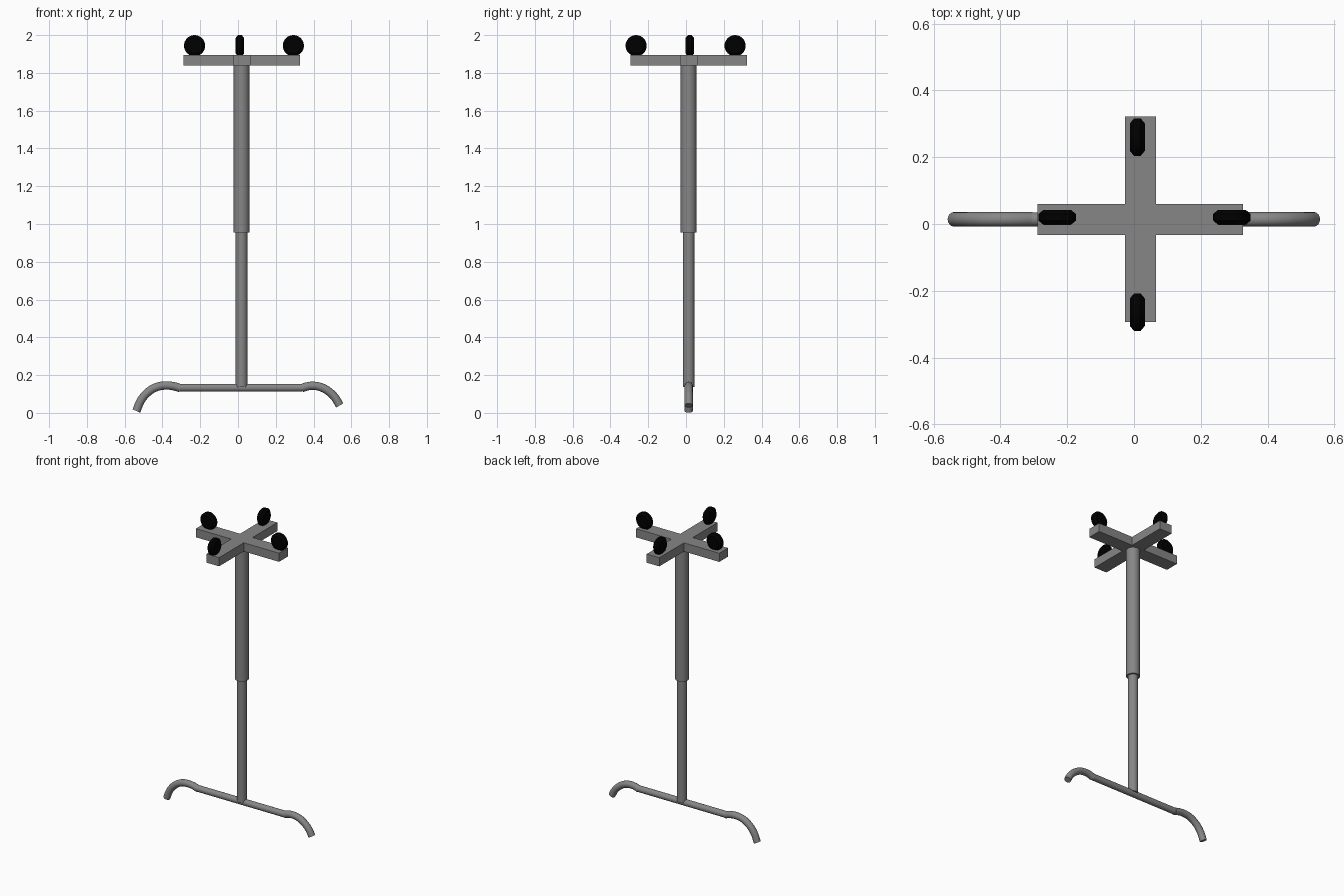
import bpy, bmesh, math
from mathutils import Matrix

if "Cube" in bpy.data.objects:
    bpy.data.objects.remove(bpy.data.objects["Cube"])

CX, CY = 0.019, 0.014          # post axis


def material(name, value):
    mat = bpy.data.materials.new(name)
    mat.diffuse_color = (value, value, value, 1)
    mat.use_nodes = True
    mat.node_tree.nodes["Principled BSDF"].inputs["Base Color"].default_value = mat.diffuse_color
    return mat


black = material("black", 0.0)
dark_grey = material("dark_grey", 0.24)


def finish(obj, mat, angle=35):
    obj.data.materials.clear()
    obj.data.materials.append(mat)
    bpy.ops.object.select_all(action='DESELECT')
    obj.select_set(True)
    bpy.context.view_layer.objects.active = obj
    bpy.ops.object.shade_smooth_by_angle(angle=math.radians(angle))
    return obj


def from_bmesh(name, bm):
    bmesh.ops.recalc_face_normals(bm, faces=bm.faces[:])
    mesh = bpy.data.meshes.new(name)
    bm.to_mesh(mesh)
    bm.free()
    obj = bpy.data.objects.new(name, mesh)
    bpy.context.collection.objects.link(obj)
    return obj


def cylinder(name, radius, length, centre, rot=(0, 0, 0)):
    bpy.ops.mesh.primitive_cylinder_add(vertices=32, radius=radius, depth=length,
                                        location=centre, rotation=rot)
    bpy.context.object.name = name
    return finish(bpy.context.object, dark_grey)


def hook(name, points):
    curve = bpy.data.curves.new(name, 'CURVE')
    curve.dimensions = '3D'
    curve.bevel_depth = 0.022
    curve.bevel_resolution = 6
    curve.use_fill_caps = True
    spline = curve.splines.new('BEZIER')
    spline.resolution_u = 6
    spline.bezier_points.add(len(points) - 1)
    for p, (x, z) in zip(spline.bezier_points, points):
        p.co = (x, CY, z)
        p.handle_left_type = p.handle_right_type = 'AUTO'
    obj = bpy.data.objects.new(name, curve)
    bpy.context.collection.objects.link(obj)
    bpy.ops.object.select_all(action='DESELECT')
    obj.select_set(True)
    bpy.context.view_layer.objects.active = obj
    bpy.ops.object.convert(target='MESH')
    return finish(bpy.context.object, dark_grey)


def wheel(name, centre, turn):
    # bevelled disc: profile (radius, axial offset) spun about the local y axis
    profile = [(0, -0.0225), (0.041, -0.0225), (0.056, -0.010),
               (0.056, 0.010), (0.041, 0.0225), (0, 0.0225)]
    bm = bmesh.new()
    verts = [bm.verts.new((r, a, 0)) for r, a in profile]
    edges = [bm.edges.new(pair) for pair in zip(verts, verts[1:])]
    bmesh.ops.spin(bm, geom=verts + edges, cent=(0, 0, 0), axis=(0, 1, 0),
                   angle=2 * math.pi, steps=32)
    bmesh.ops.remove_doubles(bm, verts=bm.verts[:], dist=0.0005)
    bm.transform(Matrix.Translation(centre) @ Matrix.Rotation(turn, 4, 'Z'))
    return finish(from_bmesh(name, bm), black, 30)


# telescopic post
cylinder("upper_post", 0.042, 0.89, (CX, CY, 1.40))
cylinder("lower_post", 0.031, 0.86, (CX, CY, 0.567))

# handle bar with two curved ends
cylinder("handle_bar", 0.021, 0.65, (0.017, CY, 0.133), (0, math.pi / 2, 0))
hook("left_hook", [(-0.305, 0.131), (-0.345, 0.142), (-0.385, 0.145), (-0.43, 0.137),
                   (-0.475, 0.111), (-0.512, 0.069), (-0.538, 0.010)])
hook("right_hook", [(0.338, 0.131), (0.37, 0.141), (0.404, 0.143), (0.442, 0.135),
                    (0.482, 0.112), (0.515, 0.079), (0.538, 0.039)])

# plus-shaped base, extruded from its outline
w, l = 0.0465, 0.308
outline = [(l, -w), (l, w), (w, w), (w, l), (-w, l), (-w, w),
           (-l, w), (-l, -w), (-w, -w), (-w, -l), (w, -l), (w, -w)]
bm = bmesh.new()
face = bm.faces.new([bm.verts.new((CX + x, CY + y, 1.838)) for x, y in outline])
top = bmesh.ops.extrude_face_region(bm, geom=[face])["geom"]
bmesh.ops.translate(bm, vec=(0, 0, 0.058),
                    verts=[g for g in top if isinstance(g, bmesh.types.BMVert)])
finish(from_bmesh("cross_base", bm), dark_grey)

# castor wheels
wheel("left_wheel", (-0.230, 0.020, 1.944), 0)
wheel("right_wheel", (0.293, 0.020, 1.944), 0)
wheel("front_wheel", (0.010, -0.264, 1.944), math.pi / 2)
wheel("back_wheel", (0.010, 0.260, 1.944), math.pi / 2)
